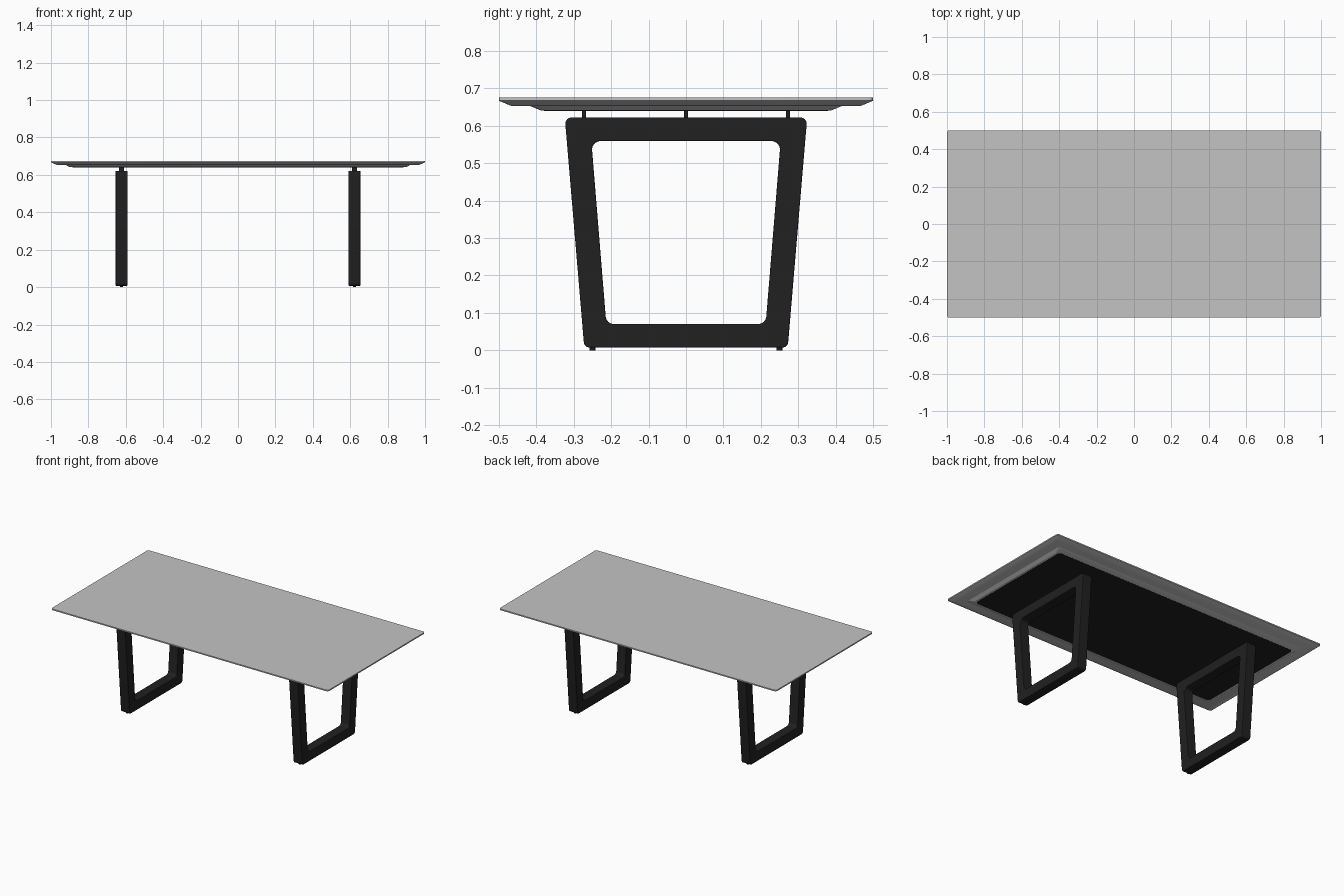
import bpy, bmesh, math
from mathutils import Vector

if "Cube" in bpy.data.objects:
    bpy.data.objects.remove(bpy.data.objects["Cube"])


def material(name, rgb):
    m = bpy.data.materials.new(name)
    m.diffuse_color = (*rgb, 1)
    m.use_nodes = True
    m.node_tree.nodes["Principled BSDF"].inputs["Base Color"].default_value = m.diffuse_color
    return m


GREY = material("light grey", (0.55, 0.55, 0.55))
BLACK = material("black", (0.015, 0.015, 0.015))


def rounded(corners, r, n=6):
    """Round every corner of a convex polygon with an arc of n segments."""
    pts = []
    for i, c in enumerate(corners):
        p = Vector(c)
        a = (Vector(corners[i - 1]) - p).normalized()
        b = (Vector(corners[(i + 1) % len(corners)]) - p).normalized()
        half = a.angle(b) / 2
        centre = p + (a + b).normalized() * r / math.sin(half)
        s = p + a * r / math.tan(half) - centre
        e = p + b * r / math.tan(half) - centre
        for k in range(n + 1):
            d = s.lerp(e, k / n).normalized() * r
            pts.append(centre + d)
    return pts


def rect(hx, hy, r):
    return rounded([(-hx, -hy), (hx, -hy), (hx, hy), (-hx, hy)], r)


def finish(name, bm, mat, bevel=0):
    bmesh.ops.recalc_face_normals(bm, faces=bm.faces)
    me = bpy.data.meshes.new(name)
    bm.to_mesh(me)
    bm.free()
    me.materials.append(mat)
    ob = bpy.data.objects.new(name, me)
    bpy.context.collection.objects.link(ob)
    if bevel:
        mod = ob.modifiers.new("soft edges", 'BEVEL')
        mod.width, mod.segments, mod.angle_limit = bevel, 3, math.radians(50)
    bpy.ops.object.select_all(action='DESELECT')
    ob.select_set(True)
    bpy.context.view_layer.objects.active = ob
    bpy.ops.object.shade_smooth_by_angle(angle=math.radians(25 if not bevel else 40))
    return ob


def bridge(bm, a, b):
    for i in range(len(a)):
        j = (i + 1) % len(a)
        bm.faces.new((a[i], a[j], b[j], b[i]))


def stack(name, levels, mat):
    """Solid through rounded rectangles (half x, half y, radius, z)."""
    bm = bmesh.new()
    rings = [[bm.verts.new((p.x, p.y, z)) for p in rect(hx, hy, r)]
             for hx, hy, r, z in levels]
    for a, b in zip(rings, rings[1:]):
        bridge(bm, a, b)
    bm.faces.new(rings[0])
    bm.faces.new(rings[-1])
    return finish(name, bm, mat)


# Table top with undercut edge, stepped tray below, dark underside panel
stack("table_top", [(0.967, 0.467, 0.01, 0.653), (1, 0.5, 0.012, 0.667),
                    (1, 0.5, 0.012, 0.675)], GREY)
stack("under_tray", [(0.9, 0.388, 0.02, 0.641), (0.92, 0.417, 0.02, 0.653)], GREY)
stack("underside_panel", [(0.885, 0.38, 0.02, 0.64), (0.885, 0.38, 0.02, 0.642)], BLACK)


def leg_frame(name, x, half):
    """Tapered closed frame in the yz plane."""
    outer = rounded([(-0.272, 0.007), (0.272, 0.007), (0.324, 0.622), (-0.324, 0.622)], 0.016)
    inner = rounded([(-0.213, 0.07), (0.213, 0.07), (0.253, 0.559), (-0.253, 0.559)], 0.022)
    bm = bmesh.new()
    loops = [[bm.verts.new((x + s * half, p.x, p.y)) for p in pts]
             for pts, s in ((outer, -1), (outer, 1), (inner, 1), (inner, -1))]
    for i in range(4):
        bridge(bm, loops[i], loops[(i + 1) % 4])
    return finish(name, bm, BLACK, bevel=0.004)


def cylinder(name, loc, r, z0, z1):
    bm = bmesh.new()
    bmesh.ops.create_cone(bm, cap_ends=True, segments=16, radius1=r, radius2=r, depth=z1 - z0)
    bmesh.ops.translate(bm, verts=bm.verts, vec=(loc[0], loc[1], (z0 + z1) / 2))
    return finish(name, bm, BLACK)


def block(name, loc, size):
    bm = bmesh.new()
    bmesh.ops.create_cube(bm, size=1)
    bmesh.ops.scale(bm, verts=bm.verts, vec=size)
    bmesh.ops.translate(bm, verts=bm.verts, vec=loc)
    return finish(name, bm, BLACK)


# Two leg frames with foot pads and spacers that carry the top
for side, sx in (("left", -1), ("right", 1)):
    x = sx * 0.623
    leg_frame(f"{side}_leg_frame", x, 0.032)
    for i, y in enumerate((-0.25, 0.25)):
        cylinder(f"{side}_foot_pad_{i + 1}", (x, y), 0.008, 0, 0.01)
    for i, y in enumerate((-0.273, 0, 0.273)):
        block(f"{side}_spacer_{i + 1}", (x, y, 0.631), (0.028, 0.011, 0.022))
